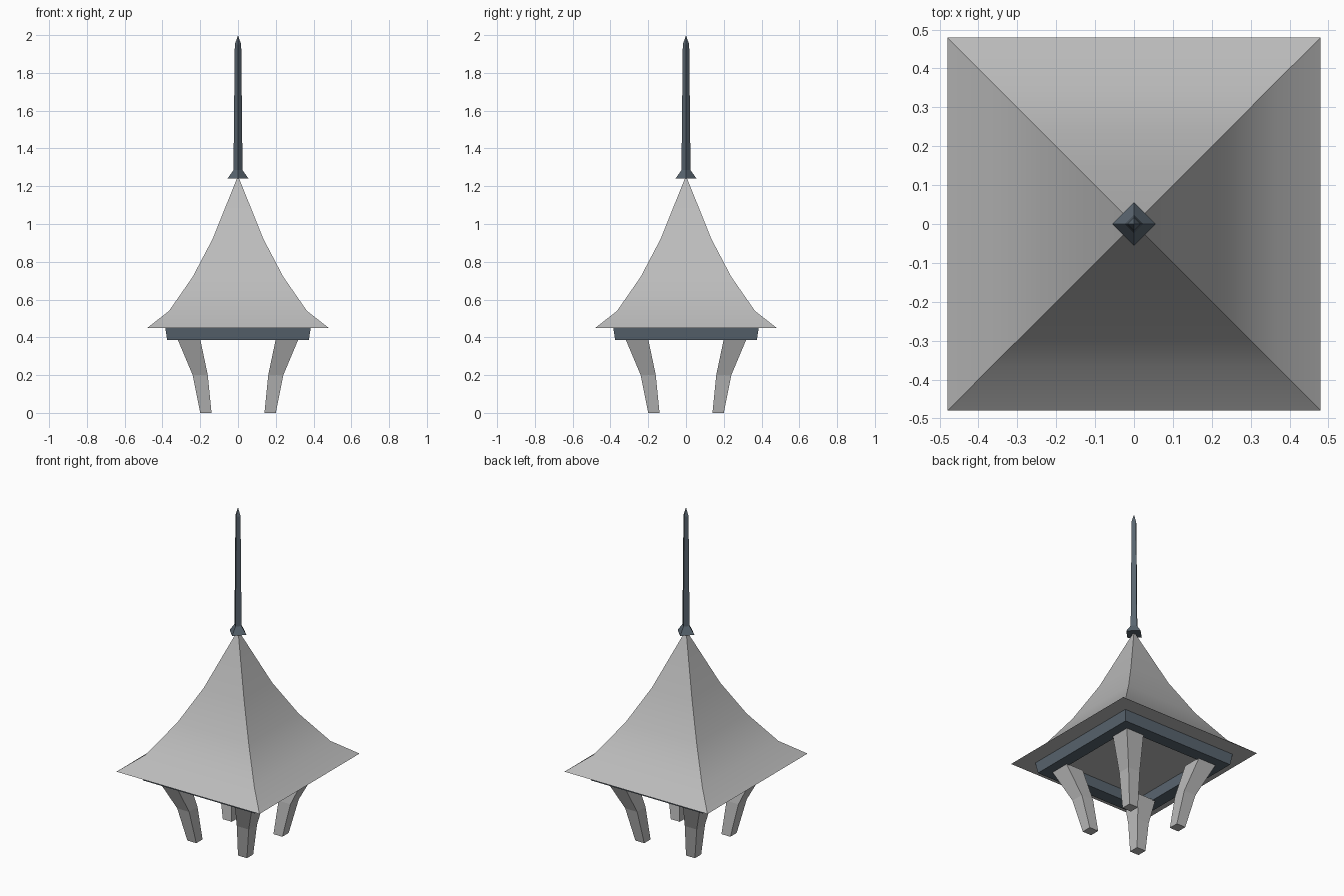
import bpy
import bmesh
from math import radians, pi, cos, sin

cube = bpy.data.objects.get("Cube")
if cube:
    bpy.data.objects.remove(cube, do_unlink=True)


def material(name, rgb):
    mat = bpy.data.materials.new(name)
    mat.use_nodes = True
    mat.diffuse_color = (*rgb, 1)
    mat.node_tree.nodes["Principled BSDF"].inputs["Base Color"].default_value = (*rgb, 1)
    return mat


grey = material("light grey", (0.5, 0.5, 0.5))
slate = material("dark slate", (0.1, 0.13, 0.16))


def square(half, z, cx=0, cy=0, diamond=False):
    """Four corners of a level square; half is half its side, or its radius as a diamond."""
    start = 0 if diamond else pi / 4
    radius = half if diamond else half * 2 ** 0.5
    return [(cx + radius * cos(start + k * pi / 2),
             cy + radius * sin(start + k * pi / 2), z) for k in range(4)]


def loft(name, rings, mat, tip=None, closed_loop=False, smooth=None):
    """Skin square rings, then cap the ends, end in a tip, or join last to first."""
    bm = bmesh.new()
    loops = [[bm.verts.new(p) for p in ring] for ring in rings]
    pairs = list(zip(loops, loops[1:]))
    if closed_loop:
        pairs.append((loops[-1], loops[0]))
    for low, high in pairs:
        for k in range(4):
            j = (k + 1) % 4
            bm.faces.new((low[k], low[j], high[j], high[k]))
    if not closed_loop:
        bm.faces.new(loops[0][::-1])
        if tip:
            point = bm.verts.new(tip)
            for k in range(4):
                bm.faces.new((loops[-1][k], loops[-1][(k + 1) % 4], point))
        else:
            bm.faces.new(loops[-1])
    bmesh.ops.recalc_face_normals(bm, faces=bm.faces)
    mesh = bpy.data.meshes.new(name)
    bm.to_mesh(mesh)
    bm.free()
    mesh.materials.append(mat)
    obj = bpy.data.objects.new(name, mesh)
    bpy.context.collection.objects.link(obj)
    if smooth:
        bpy.ops.object.select_all(action="DESELECT")
        obj.select_set(True)
        bpy.context.view_layer.objects.active = obj
        bpy.ops.object.shade_smooth_by_angle(angle=radians(smooth))
    return obj


# Flared roof with sharp hips and a flat underside
roof_profile = [(0.48, 0.45), (0.365, 0.54), (0.24, 0.72), (0.135, 0.92)]
loft("roof", [square(r, z) for r, z in roof_profile], grey, tip=(0, 0, 1.255), smooth=30)

# Hollow square frame under the eaves
frame_profile = [(0.375, 0.385), (0.385, 0.45), (0.3, 0.45), (0.3, 0.385)]
loft("eaves_frame", [square(r, z) for r, z in frame_profile], slate, closed_loop=True)

# Spire with a flared foot, turned 45 degrees to the roof
spire_profile = [(0.056, 1.24), (0.024, 1.285), (0.017, 1.95)]
loft("spire", [square(r, z, diamond=True) for r, z in spire_profile], slate, tip=(0, 0, 2))

# Four legs that splay outwards towards the frame: centre, half width, height
leg_profile = [(0.17, 0.03, 0), (0.2, 0.04, 0.2), (0.26, 0.06, 0.39)]
for side, sx in (("left", 1), ("right", -1)):
    for end, sy in (("front", -1), ("back", 1)):
        rings = [square(h, z, sx * c, sy * c) for c, h, z in leg_profile]
        loft(f"{end}_{side}_leg", rings, grey)
